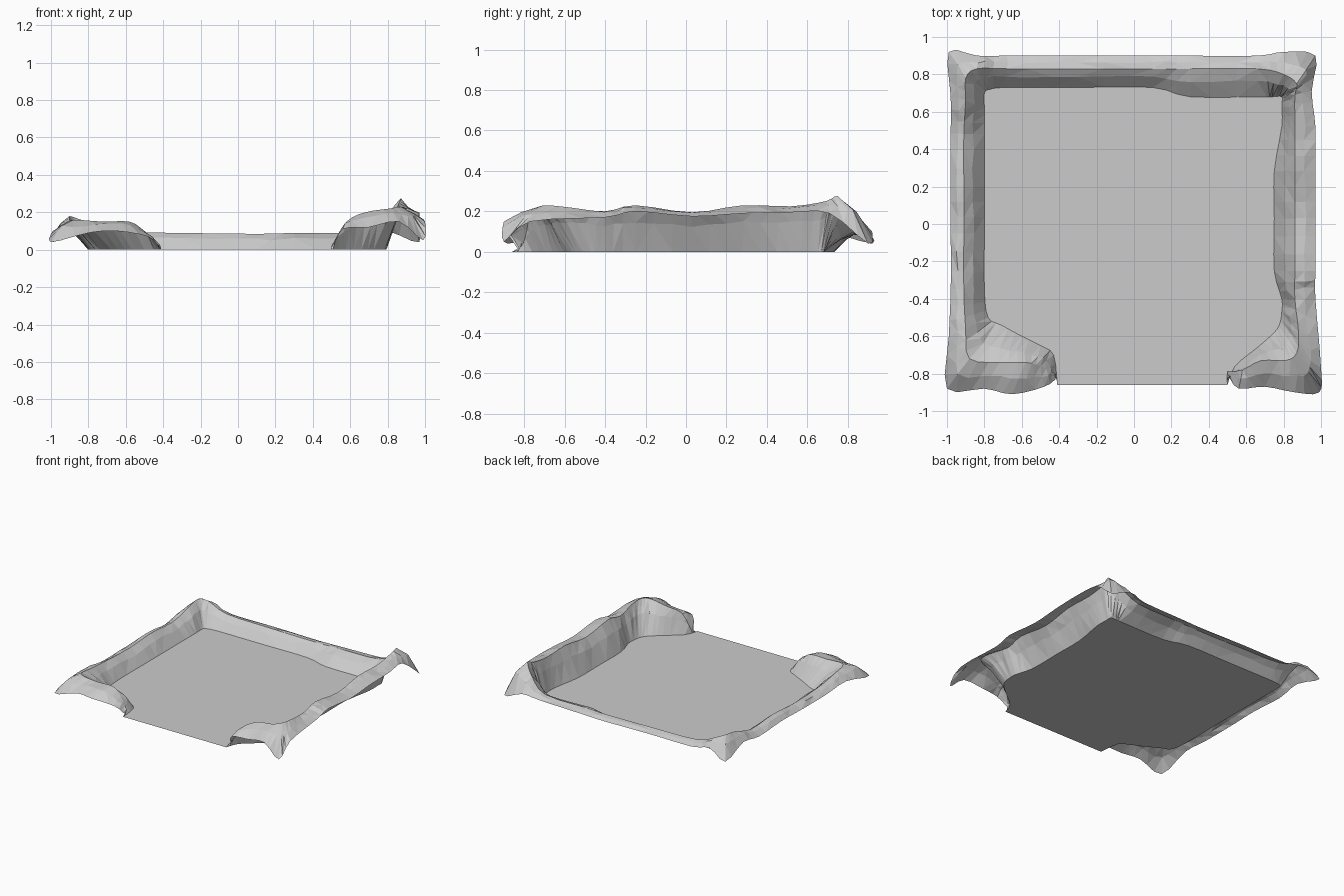
import bpy
import bmesh
import random
from mathutils import Vector

random.seed(4)
cube = bpy.data.objects.get("Cube")
if cube:
    bpy.data.objects.remove(cube, do_unlink=True)


def make_material(name, color):
    material = bpy.data.materials.new(name)
    material.use_nodes = True
    material.diffuse_color = color
    material.node_tree.nodes["Principled BSDF"].inputs["Base Color"].default_value = color
    return material


def make_object(name, bm, material):
    mesh = bpy.data.meshes.new(name)
    bm.to_mesh(mesh)
    bm.free()
    mesh.materials.append(material)
    obj = bpy.data.objects.new(name, mesh)
    bpy.context.scene.collection.objects.link(obj)
    return obj


def station(base, crest, lip):
    """One rib of the rim: foot on the floor, crest, hanging outer lip."""
    return [Vector((*base, 0)), Vector(crest), Vector(lip)]


def straight_side(place, crest_at, lip_at, ribs):
    """Ribs along a straight wall, each given as (along, foot, height, droop)."""
    return [
        station(place(along, foot), (*place(along, crest_at), height),
                (*place(along, lip_at), height - droop))
        for along, foot, height, droop in ribs
    ]


def along_y(y, x):
    return (x, y)


def along_x(x, y):
    return (x, y)


def spline(a, b, c, d, t):
    """Smooth interpolation between b and c."""
    return 0.5 * (2 * b + (c - a) * t + (2 * a - 5 * b + 4 * c - d) * t ** 2
                  + (3 * b - a - 3 * c + d) * t ** 3)


# Front corner on the left-hand side, from the open end round to the wall
front_left_corner = [
    station((0.5, -0.86), (0.5, -0.79, 0.02), (0.51, -0.82, 0.01)),
    station((0.54, -0.76), (0.58, -0.78, 0.15), (0.56, -0.88, 0.11)),
    station((0.66, -0.66), (0.68, -0.73, 0.2), (0.7, -0.87, 0.12)),
    station((0.75, -0.58), (0.81, -0.73, 0.22), (0.86, -0.9, 0.15)),
    station((0.78, -0.53), (0.87, -0.69, 0.23), (0.99, -0.9, 0.05)),
    station((0.79, -0.47), (0.88, -0.58, 0.22), (1, -0.77, 0.15)),
]

# Tall wall on the left-hand side
left_wall = straight_side(along_y, 0.86, 0.97, [
    (-0.4, 0.79, 0.2, 0.03),
    (-0.25, 0.75, 0.23, 0.03),
    (0.03, 0.75, 0.195, 0.02),
    (0.28, 0.75, 0.23, 0.04),
    (0.52, 0.79, 0.225, 0.03),
])

back_left_corner = [
    station((0.79, 0.63), (0.86, 0.69, 0.25), (0.95, 0.71, 0.19)),
    station((0.79, 0.68), (0.87, 0.75, 0.275), (0.97, 0.9, 0.04)),
    station((0.74, 0.68), (0.8, 0.8, 0.2), (0.8, 0.92, 0.1)),
]

# Low wall along the back
back_wall = straight_side(along_x, 0.83, 0.9, [
    (0.66, 0.68, 0.1, 0.02),
    (0.3, 0.68, 0.09, 0.02),
    (0.1, 0.73, 0.085, 0.02),
    (-0.3, 0.73, 0.09, 0.02),
    (-0.68, 0.73, 0.1, 0.03),
])

back_right_corner = [
    station((-0.77, 0.72), (-0.84, 0.83, 0.16), (-0.84, 0.9, 0.1)),
    station((-0.8, 0.7), (-0.9, 0.78, 0.18), (-0.99, 0.92, 0.04)),
    station((-0.8, 0.62), (-0.9, 0.66, 0.16), (-0.98, 0.68, 0.1)),
]

# Low wall on the right-hand side
right_wall = straight_side(along_y, -0.91, -0.98, [
    (0.48, -0.8, 0.11, 0.04),
    (0.2, -0.8, 0.125, 0.04),
    (-0.05, -0.8, 0.11, 0.03),
    (-0.35, -0.8, 0.12, 0.04),
])

front_right_corner = [
    station((-0.78, -0.5), (-0.9, -0.56, 0.14), (-0.99, -0.6, 0.1)),
    station((-0.71, -0.54), (-0.88, -0.72, 0.16), (-1, -0.88, 0.04)),
    station((-0.6, -0.6), (-0.72, -0.74, 0.15), (-0.8, -0.88, 0.09)),
    station((-0.5, -0.65), (-0.58, -0.74, 0.15), (-0.65, -0.91, 0.1)),
    station((-0.43, -0.7), (-0.5, -0.76, 0.1), (-0.48, -0.87, 0.07)),
    station((-0.41, -0.86), (-0.42, -0.8, 0.03), (-0.42, -0.83, 0.01)),
]

ribs = (front_left_corner + left_wall + back_left_corner + back_wall
        + back_right_corner + right_wall + front_right_corner)

# Refine the rim lengthwise, then add bulging points between foot, crest and lip
STEPS = 3
fine = []
for i in range(len(ribs) - 1):
    around = [ribs[max(0, min(len(ribs) - 1, i + k))] for k in (-1, 0, 1, 2)]
    for step in range(STEPS):
        fine.append([spline(*points, step / STEPS) for points in zip(*around)])
fine.append(ribs[-1])

stone = make_material("pale grey stone", (0.6, 0.6, 0.6, 1))

rim = bmesh.new()
rows = []
for foot, crest, lip in fine:
    wall = foot.lerp(crest, 0.55) + Vector((0, 0, crest.z * 0.1))
    brow = crest.lerp(lip, 0.5) + Vector((0, 0, (crest.z - lip.z) * 0.2))
    for point in (wall, brow):
        point += Vector([random.uniform(-1, 1) for axis in range(3)]) * 0.006
        point.z = max(point.z, 0)
    lip.z = max(lip.z, 0)
    rows.append([rim.verts.new(p) for p in (foot, wall, crest, brow, lip)])
for a, b in zip(rows, rows[1:]):
    for k in range(len(a) - 1):
        quad = (a[k], a[k + 1], b[k + 1], b[k])
        rim.faces.new(quad)
bmesh.ops.reverse_faces(rim, faces=rim.faces)
bmesh.ops.triangulate(rim, faces=rim.faces)
rim.normal_update()
if sum(face.normal.z for face in rim.faces) < 0:
    bmesh.ops.reverse_faces(rim, faces=rim.faces)
make_object("raised_rim", rim, stone)

# Flat floor bounded by the foot of the rim and the open front edge
floor = bmesh.new()
floor.faces.new([floor.verts.new(rib[0]) for rib in fine])
bmesh.ops.triangulate(floor, faces=floor.faces)
floor.normal_update()
if sum(face.normal.z for face in floor.faces) < 0:
    bmesh.ops.reverse_faces(floor, faces=floor.faces)
make_object("floor", floor, stone)
